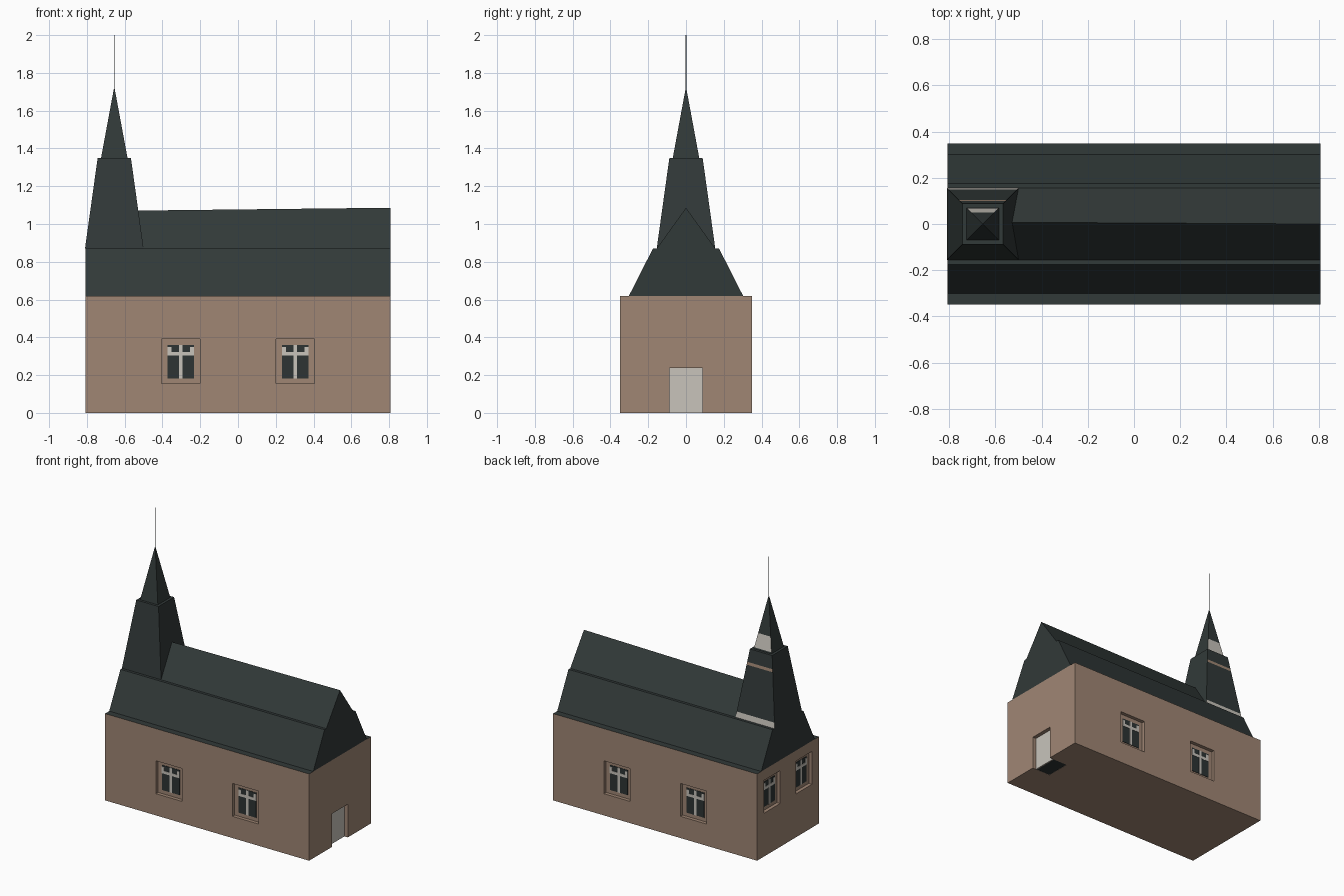
import bpy, bmesh

if "Cube" in bpy.data.objects:
    bpy.data.objects.remove(bpy.data.objects["Cube"])


def material(name, rgb):
    m = bpy.data.materials.new(name)
    m.diffuse_color = (*rgb, 1)
    m.use_nodes = True
    m.node_tree.nodes["Principled BSDF"].inputs["Base Color"].default_value = m.diffuse_color
    return m


WALL = material("tan_wall", (0.35, 0.24, 0.175))
ROOF = material("dark_slate", (0.031, 0.041, 0.040))
WHITE = material("off_white", (0.58, 0.55, 0.50))
GLASS = material("dark_glass", (0.026, 0.034, 0.034))


def finish(name, bm, mats):
    bmesh.ops.recalc_face_normals(bm, faces=bm.faces[:])
    me = bpy.data.meshes.new(name)
    bm.to_mesh(me)
    bm.free()
    for m in mats:
        me.materials.append(m)
    ob = bpy.data.objects.new(name, me)
    bpy.context.collection.objects.link(ob)
    return ob


def add_box(bm, lo, hi):
    vs = bmesh.ops.create_cube(bm, size=1)["verts"]
    for v in vs:
        for i in range(3):
            v.co[i] = lo[i] if v.co[i] < 0 else hi[i]


def box(name, lo, hi, mat):
    bm = bmesh.new()
    add_box(bm, lo, hi)
    return finish(name, bm, [mat])


def prism(name, left, right, x0, x1):
    """Roof prism between two (y, z) outlines."""
    bm = bmesh.new()
    a = [bm.verts.new((x0, y, z)) for y, z in left]
    b = [bm.verts.new((x1, y, z)) for y, z in right]
    bm.faces.new(a)
    bm.faces.new(b)
    n = len(a)
    for i in range(n):
        j = (i + 1) % n
        bm.faces.new((a[i], a[j], b[j], b[i]))
    return finish(name, bm, [ROOF])


def tapered(name, cx, z0, z1, r0, r1, cuts, bands):
    """Square tapering tower with coloured bands {(lower z): slot} on its back."""
    bm = bmesh.new()
    rings = []
    for z in [z0] + cuts + [z1]:
        r = r0 + (r1 - r0) * (z - z0) / (z1 - z0)
        rings.append([bm.verts.new((cx + sx * r, sy * r, z))
                      for sx, sy in ((-1, -1), (1, -1), (1, 1), (-1, 1))])
    for a, b in zip(rings, rings[1:]):
        for i in range(4):
            j = (i + 1) % 4
            f = bm.faces.new((a[i], a[j], b[j], b[i]))
            if i == 2:
                f.material_index = bands.get(round(a[0].co.z, 2), 0)
    bm.faces.new(rings[0])
    bm.faces.new(rings[-1])
    return finish(name, bm, [ROOF, WHITE, WALL])


L, W, H, D = 0.807, 0.349, 0.62, 0.025

# Wall block, slate-coloured on top
bm = bmesh.new()
add_box(bm, (-L, -W, 0), (L, W, H))
for f in bm.faces:
    f.material_index = int(f.calc_center_median().z > H - 0.01)
walls = finish("walls", bm, [WALL, ROOF])


# Windows: (wall axis, wall side, centre along the wall, sill height, width)
windows = [(1, s, c, 0.155, 0.205) for s in (-1, 1) for c in (-0.303, 0.303)]
windows += [(0, -1, c, 0.31, 0.18) for c in (-0.18, 0.18)]


def wall_box(win, u0, u1, z0, z1, d0, d1):
    """Box corners on a wall; d is the signed distance outward from the wall."""
    axis, side, c, sill, _ = win
    face = W if axis == 1 else L
    d = sorted((side * (face + d0), side * (face + d1)))
    lo, hi = [0, 0, sill + z0], [0, 0, sill + z1]
    lo[axis], hi[axis] = d
    lo[1 - axis], hi[1 - axis] = c + u0, c + u1
    return lo, hi


# Cut window recesses, door recess and the floor opening
bm = bmesh.new()
for w in windows:
    add_box(bm, *wall_box(w, -w[4] / 2, w[4] / 2, 0, 0.235, -D, 0.1))
add_box(bm, (L - 0.03, -0.088, -0.1), (L + 0.1, 0.088, 0.237))
add_box(bm, (L - 0.145, -0.088, -0.1), (L - 0.035, 0.088, 0.006))
cutter = finish("recess_cutter", bm, [WALL])
cutter.hide_render = True
mod = walls.modifiers.new("recesses", "BOOLEAN")
mod.operation, mod.solver, mod.object = "DIFFERENCE", "EXACT", cutter
dg = bpy.context.evaluated_depsgraph_get()
cut_mesh = bpy.data.meshes.new_from_object(walls.evaluated_get(dg))
walls.modifiers.clear()
walls.data = cut_mesh
bpy.data.objects.remove(cutter)

# Window panes with light mullion, crossbar and top corners
for w in windows:
    k = w[4] / 0.205
    box("window_glass", *wall_box(w, -0.07 * k, 0.07 * k, 0.027, 0.205, -D - 0.002, -D + 0.003), GLASS)
    for u0, u1, z0, z1 in ((-0.01, 0.01, 0.027, 0.205), (-0.07, 0.07, 0.148, 0.168),
                           (-0.07, -0.05, 0.168, 0.195), (0.05, 0.07, 0.168, 0.195)):
        box("window_bar", *wall_box(w, u0 * k, u1 * k, z0, z1, -D, -D + 0.005), WHITE)

# Door and dark threshold underside
box("door", (L - 0.033, -0.088, 0), (L - 0.027, 0.088, 0.237), WHITE)
box("threshold", (L - 0.145, -0.088, 0.001), (L - 0.035, 0.088, 0.007), GLASS)

# Two-stage roof
low = [(-0.302, H), (0.302, H), (0.175, 0.87), (-0.175, 0.87)]
prism("lower_roof", low, low, -L, L)
prism("upper_roof", [(-0.155, 0.87), (0.155, 0.87), (0.008, 1.07)],
      [(-0.155, 0.87), (0.155, 0.87), (0, 1.086)], -0.62, L)

# Tower, spire and pole
TX = -0.655
tapered("tower", TX, 0.87, 1.35, 0.155, 0.088, [0.91, 1.24, 1.26], {0.87: 1, 1.24: 2})
tapered("spire", TX, 1.35, 1.722, 0.07, 0.001, [1.36, 1.46], {1.36: 1})
box("pole", (TX - 0.002, -0.002, 1.71), (TX + 0.002, 0.002, 2.0), ROOF)
